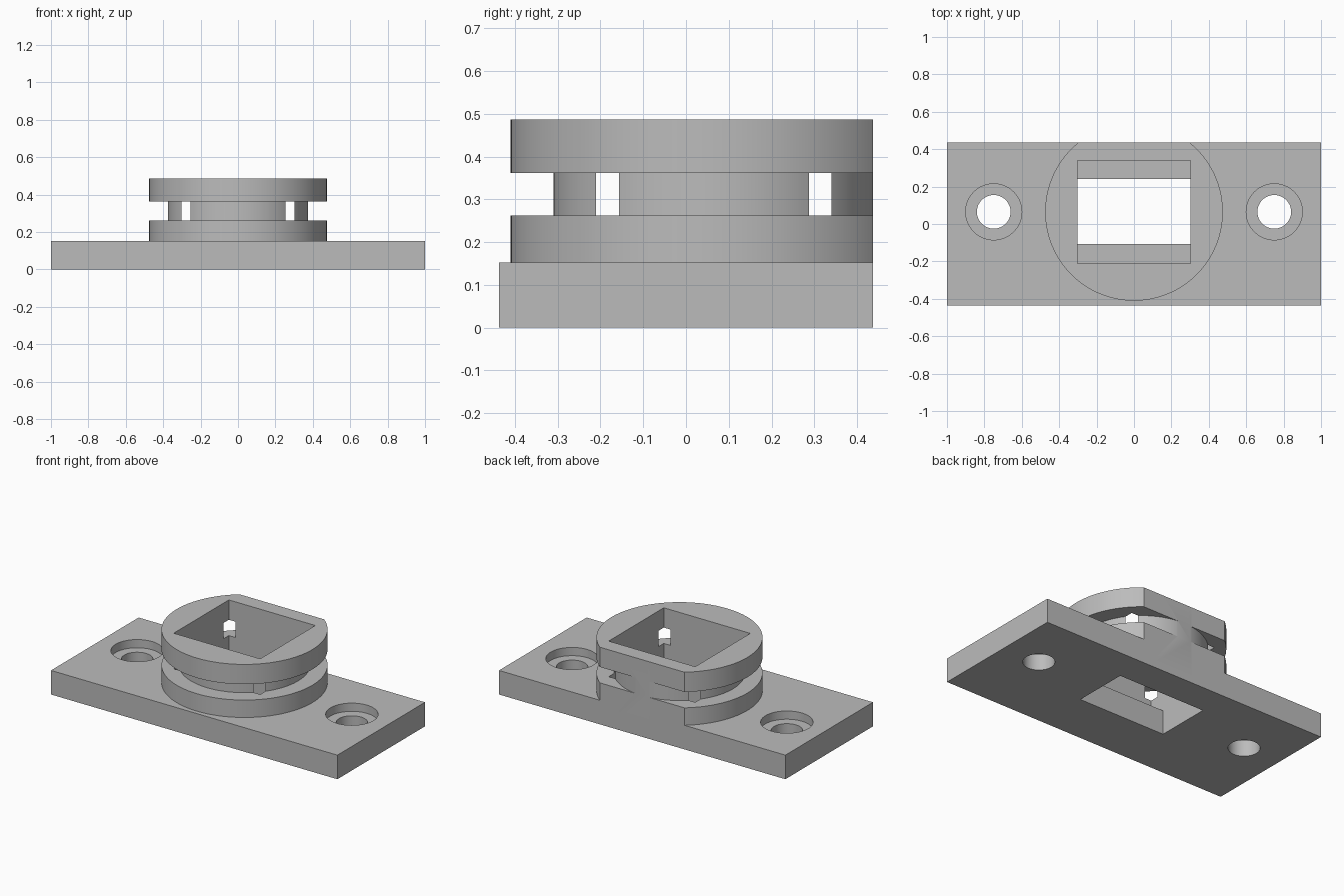
import bpy
import bmesh
import math
from mathutils import Matrix, Vector

cube = bpy.data.objects.get("Cube")
if cube:
    bpy.data.objects.remove(cube, do_unlink=True)

AXIS_Y = 0.065      # shared axis line of turret and screw holes
HALF_DEPTH = 0.437
PLATE_TOP = 0.152

grey = bpy.data.materials.new("light grey")
grey.use_nodes = True
colour = (0.5, 0.5, 0.5, 1)
grey.diffuse_color = colour
grey.node_tree.nodes["Principled BSDF"].inputs["Base Color"].default_value = colour


def finish(name, bm):
    bmesh.ops.recalc_face_normals(bm, faces=bm.faces)
    mesh = bpy.data.meshes.new(name)
    bm.to_mesh(mesh)
    bm.free()
    mesh.materials.append(grey)
    obj = bpy.data.objects.new(name, mesh)
    bpy.context.collection.objects.link(obj)
    return obj


def box(name, low, high):
    low, high = Vector(low), Vector(high)
    bm = bmesh.new()
    matrix = Matrix.Translation((low + high) / 2) @ Matrix.Diagonal((*(high - low), 1))
    bmesh.ops.create_cube(bm, size=1, matrix=matrix)
    return finish(name, bm)


def lathe(name, profile, x=0, steps=128):
    """Turn a closed (radius, z) profile around a vertical axis."""
    bm = bmesh.new()
    points = [bm.verts.new((x + r, AXIS_Y, z)) for r, z in profile]
    edges = [bm.edges.new(pair) for pair in zip(points, points[1:])]
    bmesh.ops.spin(bm, geom=points + edges, cent=(x, AXIS_Y, 0), axis=(0, 0, 1),
                   angle=math.tau, steps=steps, use_duplicate=False)
    bmesh.ops.remove_doubles(bm, verts=bm.verts, dist=1e-5)
    return finish(name, bm)


def combine(target, other, operation):
    mod = target.modifiers.new(operation.lower(), "BOOLEAN")
    mod.operation = operation
    mod.solver = "EXACT"
    mod.object = other
    bpy.ops.object.select_all(action="DESELECT")
    bpy.context.view_layer.objects.active = target
    target.select_set(True)
    bpy.ops.object.modifier_apply(modifier=mod.name)
    bpy.data.objects.remove(other, do_unlink=True)


# Rectangular base plate and grooved turret, joined in one body
body = box("grooved_mounting_plate", (-1, -HALF_DEPTH, 0), (1, HALF_DEPTH, PLATE_TOP))
turret = lathe("turret", [(0, 0.05), (0.475, 0.05), (0.475, 0.262), (0.375, 0.262),
                          (0.375, 0.362), (0.475, 0.362), (0.475, 0.487), (0, 0.487)])
combine(body, turret, "UNION")

# Flat back, level with the plate
combine(body, box("back_trim", (-1.5, HALF_DEPTH, -1), (1.5, 1, 1)), "DIFFERENCE")

# Stepped square pocket; its corners break through the neck
combine(body, box("pocket", (-0.302, -0.21, PLATE_TOP), (0.302, 0.34, 1)), "DIFFERENCE")
combine(body, box("slot", (-0.302, -0.107, -1), (0.302, 0.24, 0.3)), "DIFFERENCE")

# Counterbored screw holes
for side in (-1, 1):
    bore = lathe("screw_hole", [(0, -0.1), (0.09, -0.1), (0.09, 0.1), (0.15, 0.1),
                                (0.15, 0.3), (0, 0.3)], x=side * 0.75, steps=64)
    combine(body, bore, "DIFFERENCE")

bpy.ops.object.select_all(action="DESELECT")
body.select_set(True)
bpy.context.view_layer.objects.active = body
bpy.ops.object.shade_smooth_by_angle(angle=math.radians(30))
